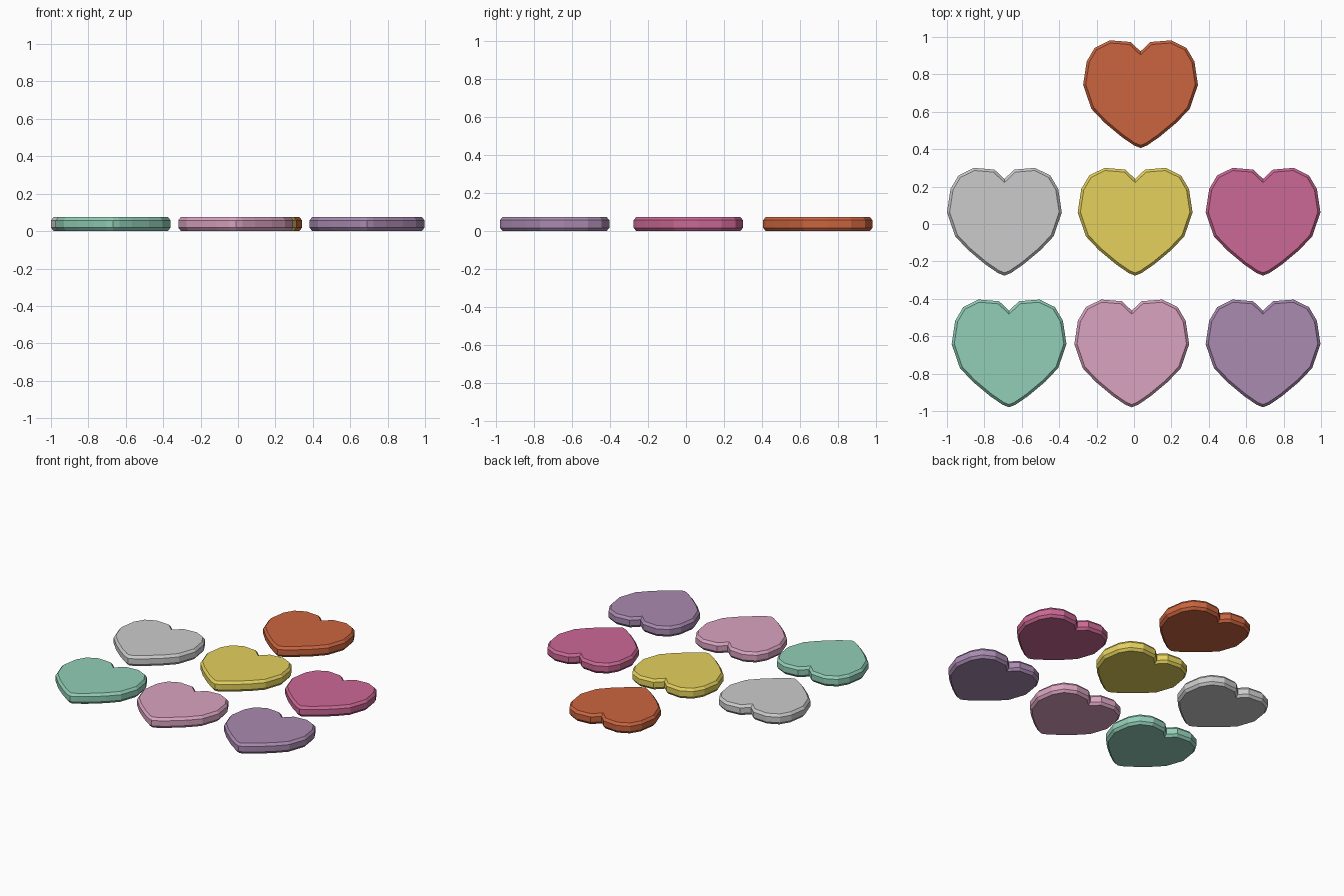
import bpy, bmesh
from mathutils import Vector

if "Cube" in bpy.data.objects:
    bpy.data.objects.remove(bpy.data.objects["Cube"])

# Right half of the heart outline, notch to tip
HALF = [(0, .229), (.053, .279), (.163, .288), (.245, .248), (.288, .175), (.307, .05),
        (.263, -.078), (.193, -.152), (.102, -.228), (.035, -.274), (0, -.288)]
OUTLINE = [Vector((-x, y)) for x, y in HALF] + [Vector(p) for p in HALF[-2:0:-1]]
# Edge profile: (inset, height)
PROFILE = [(.014, 0), (0, .018), (0, .058), (.014, .076)]


def inset(points, d):
    """Offset a counter-clockwise outline inward with mitred corners."""
    out = []
    for i, p in enumerate(points):
        a = (p - points[i - 1]).normalized()
        b = (points[(i + 1) % len(points)] - p).normalized()
        n = Vector((-a.y - b.y, a.x + b.x)).normalized()
        out.append(p + n * d / n.dot(Vector((-a.y, a.x))))
    return out


def heart(name, x, y, color=None):
    bm = bmesh.new()
    rings = [[bm.verts.new((p.x, p.y, z)) for p in inset(OUTLINE, d)] for d, z in PROFILE]
    for lo, hi in zip(rings, rings[1:]):
        for i in range(len(lo)):
            bm.faces.new((lo[i - 1], lo[i], hi[i], hi[i - 1]))
    bm.faces.new(rings[0][::-1])
    bm.faces.new(rings[-1])
    mesh = bpy.data.meshes.new(name)
    bm.to_mesh(mesh)
    bm.free()
    ob = bpy.data.objects.new(name, mesh)
    ob.location = (x, y, 0)
    bpy.context.collection.objects.link(ob)
    if color:
        mat = bpy.data.materials.new(name + "_color")
        mat.diffuse_color = (*color, 1)
        mat.use_nodes = True
        mat.node_tree.nodes["Principled BSDF"].inputs["Base Color"].default_value = mat.diffuse_color
        mesh.materials.append(mat)


# Back, middle and front rows
heart("orange_heart", .035, .694, (.60, .13, .05))
heart("grey_heart", -.693, .012)
heart("yellow_heart", .006, .012, (.78, .64, .11))
heart("magenta_heart", .690, .012, (.60, .14, .30))
heart("green_heart", -.668, -.692, (.29, .62, .48))
heart("pink_heart", -.012, -.692, (.70, .37, .53))
heart("purple_heart", .690, -.692, (.40, .26, .44))
